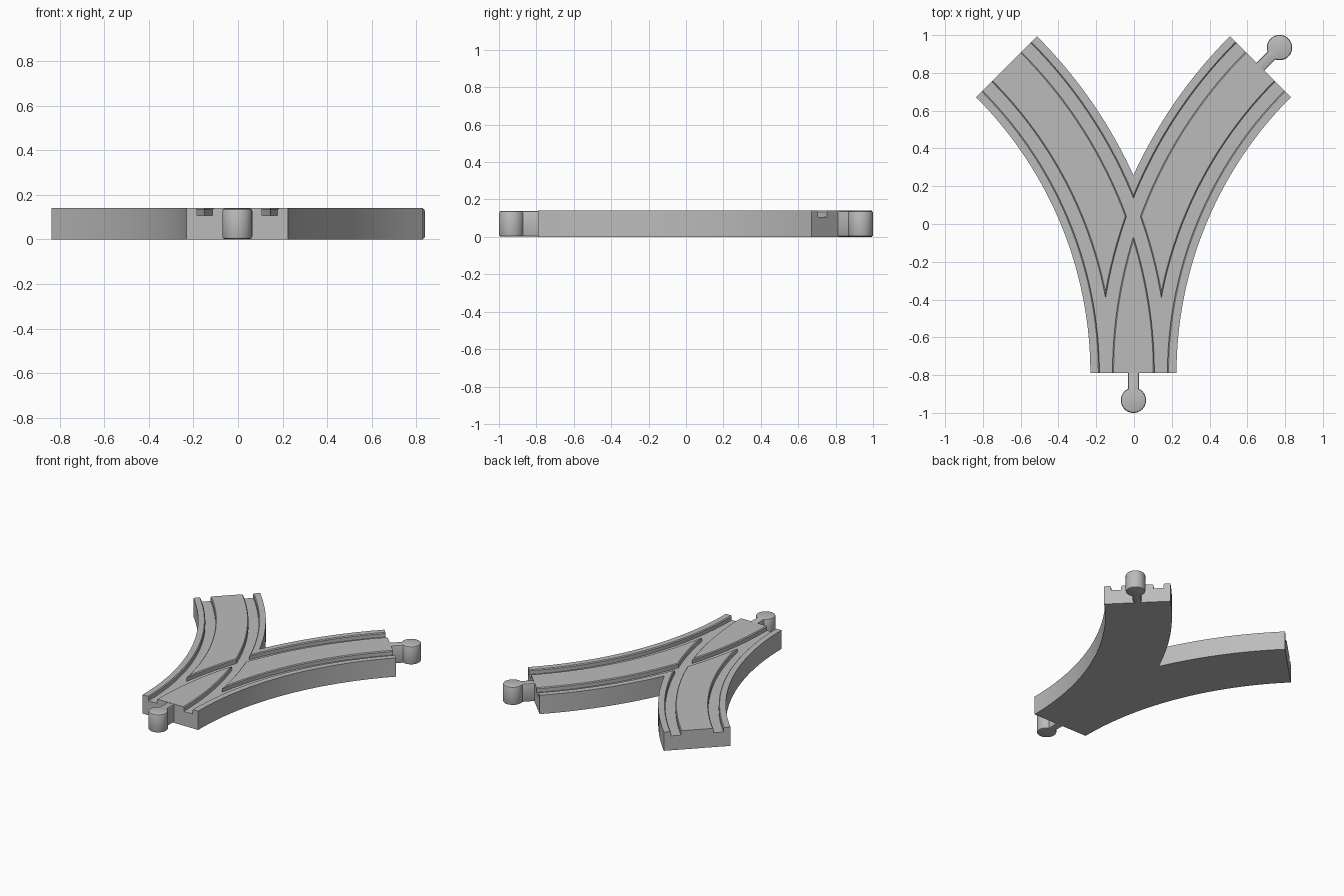
import bpy, bmesh, math
from mathutils import Matrix

if "Cube" in bpy.data.objects:
    bpy.data.objects.remove(bpy.data.objects["Cube"])

R = 2.295            # centre-line radius of each branch
START = -0.79        # y of the single end
HALF = 0.228         # half the track width
TOP = 0.14
MID = -0.003         # x of the mirror line
SWEEP = math.radians(45)

grey = bpy.data.materials.new("Grey plastic")
grey.use_nodes = True
grey.diffuse_color = (0.5, 0.5, 0.5, 1)
grey.node_tree.nodes["Principled BSDF"].inputs["Base Color"].default_value = (0.5, 0.5, 0.5, 1)


def branch_point(side, offset, angle):
    """Point on a branch; positive offset lies towards the fork."""
    r = R + offset
    return MID + side * (R - r * math.cos(angle)), START + r * math.sin(angle)


def arc(side, offset, a0, a1, n=28):
    return [branch_point(side, offset, a0 + (a1 - a0) * i / n) for i in range(n + 1)]


def finish(name, bm):
    bmesh.ops.recalc_face_normals(bm, faces=bm.faces)
    mesh = bpy.data.meshes.new(name)
    bm.to_mesh(mesh)
    bm.free()
    mesh.materials.append(grey)
    obj = bpy.data.objects.new(name, mesh)
    bpy.context.collection.objects.link(obj)
    return obj


def prism(name, outline, z0, z1, bevel=0, matrix=Matrix()):
    bm = bmesh.new()
    face = bm.faces.new([bm.verts.new((x, y, z0)) for x, y in outline])
    new = bmesh.ops.extrude_face_region(bm, geom=[face])["geom"]
    bmesh.ops.translate(bm, vec=(0, 0, z1 - z0),
                        verts=[g for g in new if isinstance(g, bmesh.types.BMVert)])
    if bevel:
        rims = [e for e in bm.edges if abs(e.verts[0].co.z - e.verts[1].co.z) < 1e-5]
        bmesh.ops.bevel(bm, geom=rims, offset=bevel, segments=2, profile=0.5, affect='EDGES')
    bm.transform(matrix)
    return finish(name, bm)


def swept(name, side, profile, a0, a1, n=30):
    """Sweep an (offset, z) profile along a branch."""
    bm = bmesh.new()
    rings = []
    for i in range(n + 1):
        a = a0 + (a1 - a0) * i / n
        rings.append([bm.verts.new((*branch_point(side, o, a), z)) for o, z in profile])
    k = len(profile)
    for p, q in zip(rings, rings[1:]):
        for j in range(k):
            bm.faces.new((p[j], p[(j + 1) % k], q[(j + 1) % k], q[j]))
    bm.faces.new(rings[0])
    bm.faces.new(rings[-1])
    return finish(name, bm)


def keyhole(radius, half_neck, neck_start, centre, n=40):
    """Round head on a straight neck, pointing along +y."""
    gap = math.asin(half_neck / radius)
    pts = [(half_neck, neck_start)]
    for i in range(n + 1):
        a = -math.pi / 2 + gap + (2 * math.pi - 2 * gap) * i / n
        pts.append((radius * math.cos(a), centre + radius * math.sin(a)))
    return pts + [(-half_neck, neck_start)]


def placed(x, y, degrees):
    return Matrix.Translation((x, y, 0)) @ Matrix.Rotation(math.radians(degrees), 4, 'Z')


# Forked track body
fork = math.acos(R / (R + HALF))
outline = (arc(1, -HALF, 0, SWEEP) + arc(1, HALF, SWEEP, fork)
           + arc(-1, HALF, fork, SWEEP)[1:] + arc(-1, -HALF, SWEEP, 0))
track = prism("track_body", outline, 0, TOP)

# Wheel grooves with slightly flared lips, and the socket
cutters = []
lip, floor = 0.006, 0.107
for side in (1, -1):
    for s in (1, -1):
        lo, hi = 0.111, 0.180
        profile = [(s * lo, floor), (s * hi, floor), (s * hi, TOP - lip),
                   (s * (hi + 2 * lip), TOP + lip), (s * (lo - 2 * lip), TOP + lip),
                   (s * lo, TOP - lip)]
        cutters.append(swept("groove_cutter", side, profile, -0.02, SWEEP + 0.03))
left_end = branch_point(-1, 0, SWEEP)
cutters.append(prism("socket_cutter", keyhole(0.078, 0.046, -0.05, 0.138),
                     -0.1, 0.3, 0, placed(*left_end, 225)))

bpy.context.view_layer.objects.active = track
for cutter in cutters:
    mod = track.modifiers.new("cut", 'BOOLEAN')
    mod.operation = 'DIFFERENCE'
    mod.solver = 'EXACT'
    mod.object = cutter
    bpy.ops.object.modifier_apply(modifier=mod.name)
    bpy.data.objects.remove(cutter)

# Connector pegs
peg = keyhole(0.067, 0.029, -0.02, 0.143)
right_end = branch_point(1, 0, SWEEP)
parts = [track,
         prism("front_peg", peg, 0.002, TOP - 0.002, 0.01, placed(MID, START, 180)),
         prism("left_branch_peg", peg, 0.002, TOP - 0.002, 0.01, placed(*right_end, -45))]

# Smooth curved walls, sharp rims
bpy.context.view_layer.update()
for part in parts:
    part.select_set(True)
bpy.ops.object.shade_smooth_by_angle(angle=math.radians(25))
